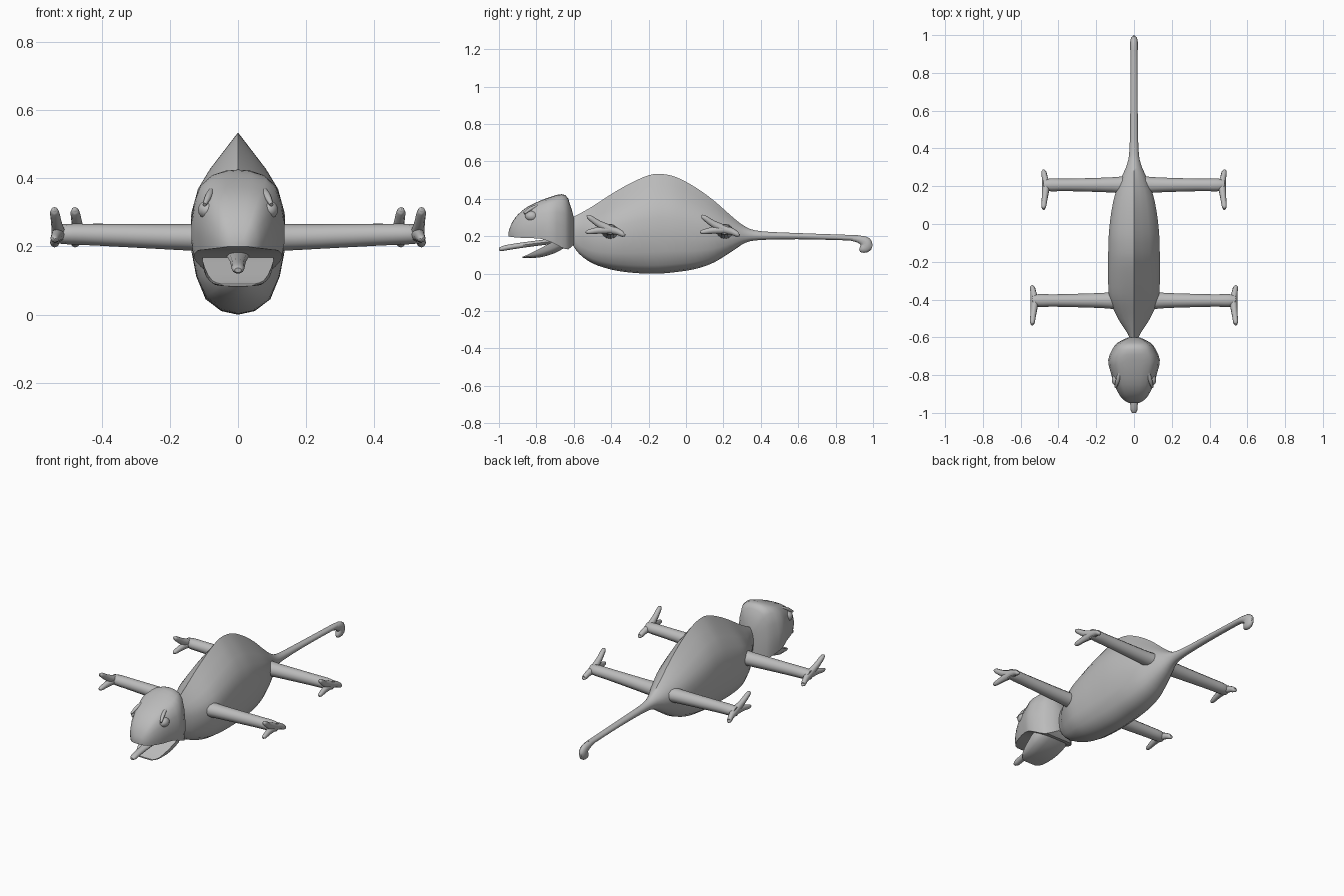
import bpy, bmesh, math
from mathutils import Vector

if "Cube" in bpy.data.objects:
    bpy.data.objects.remove(bpy.data.objects["Cube"])

skin = bpy.data.materials.new("grey skin")
skin.diffuse_color = (0.5, 0.5, 0.5, 1)
skin.use_nodes = True
skin.node_tree.nodes["Principled BSDF"].inputs["Base Color"].default_value = skin.diffuse_color


def finish(name, bm, angle=40):
    bmesh.ops.recalc_face_normals(bm, faces=bm.faces)
    me = bpy.data.meshes.new(name)
    bm.to_mesh(me)
    bm.free()
    me.materials.append(skin)
    ob = bpy.data.objects.new(name, me)
    bpy.context.collection.objects.link(ob)
    bpy.ops.object.select_all(action='DESELECT')
    ob.select_set(True)
    bpy.context.view_layer.objects.active = ob
    bpy.ops.object.shade_smooth_by_angle(angle=math.radians(angle))
    return ob


def resample(rows, n):
    """Catmull-Rom interpolation of rows of numbers."""
    out = []
    for i in range(len(rows) - 1):
        a, b, c, d = (rows[max(0, min(len(rows) - 1, i + k))] for k in (-1, 0, 1, 2))
        for j in range(n):
            t = j / n
            out.append([q + 0.5 * t * (r - p + t * (2 * p - 5 * q + 4 * r - s + t * (3 * (q - r) + s - p)))
                        for p, q, r, s in zip(a, b, c, d)])
    return out + [list(rows[-1])]


def skin_rings(name, rings, angle=40):
    bm = bmesh.new()
    vs = [[bm.verts.new(p) for p in r] for r in rings]
    for a, b in zip(vs, vs[1:]):
        for i in range(len(a)):
            j = (i + 1) % len(a)
            bm.faces.new((a[i], a[j], b[j], b[i]))
    bm.faces.new(vs[0])
    bm.faces.new(vs[-1])
    return finish(name, bm, angle)


def profile_loft(name, stations, half, n=3, angle=40):
    """Stations: y, top z, bottom z, half width, [shape blend to round]."""
    rings = []
    m = len(half) - 1
    for row in resample(stations, n):
        y, zt, zb, w = row[:4]
        k = row[4] if len(row) > 4 else 1
        pts = []
        for i, (fx, fz) in enumerate(half):
            a = math.pi * i / m
            x = k * fx + (1 - k) * math.sin(a)
            z = k * fz + (1 - k) * (1 + math.cos(a)) / 2
            pts.append((x * w, y, zb + z * (zt - zb)))
        rings.append(pts + [(-x, y, z) for x, y, z in pts[-2:0:-1]])
    return skin_rings(name, rings, angle)


def tube(name, rows, hint, sides=10, n=3):
    """Rows: x, y, z, radius along hint, other radius."""
    rows = resample(rows, n)
    rings = []
    for i, r in enumerate(rows):
        d = (Vector(rows[min(i + 1, len(rows) - 1)][:3]) - Vector(rows[max(i - 1, 0)][:3])).normalized()
        h = Vector(hint)
        u = (h - d * h.dot(d)).normalized()
        v = d.cross(u)
        rings.append([Vector(r[:3]) + u * (r[3] * math.cos(t)) + v * (r[4] * math.sin(t))
                      for t in (2 * math.pi * k / sides for k in range(sides))])
    return skin_rings(name, rings, 50)


# Humped body running into the tail
body_half = [(0, 1), (.3, .9), (.6, .8), (.86, .69), (1, .56), (1, .38),
             (.89, .22), (.69, .085), (.36, .02), (0, 0)]
profile_loft("body_and_tail", [
    (-.61, .30, .16, .02, .6), (-.57, .32, .105, .04, .8), (-.50, .36, .055, .085, 1),
    (-.40, .425, .022, .128, 1), (-.30, .482, .006, .137, 1), (-.20, .526, 0, .137, 1),
    (-.13, .533, .001, .136, 1), (-.05, .515, .009, .133, 1), (.05, .462, .025, .122, 1),
    (.15, .39, .06, .102, .9), (.25, .302, .122, .065, .6), (.32, .25, .166, .036, .3),
    (.40, .227, .18, .024, 0), (.60, .217, .184, .02, 0), (.88, .207, .177, .018, 0),
    (.92, .206, .168, .018, 0)], body_half)

# Hooked tail tip
tube("tail_tip", [(0, .88, .191, .017, .015), (0, .925, .184, .02, .021), (0, .96, .168, .02, .032),
                  (0, .962, .145, .02, .034), (0, .942, .13, .017, .022), (0, .928, .124, .006, .008)],
     (1, 0, 0))

# Helmet-shaped head with a flat palate
profile_loft("head", [
    (-.948, .225, .20, .025), (-.932, .27, .196, .055), (-.90, .315, .193, .08),
    (-.85, .356, .19, .104), (-.78, .39, .187, .125), (-.72, .412, .168, .137),
    (-.665, .425, .14, .115), (-.63, .402, .13, .09), (-.60, .30, .155, .03)],
    [(0, 1), (.3, .99), (.6, .95), (.8, .86), (.94, .65), (1, .42), (1, .2), (.95, 0), (.5, 0), (0, 0)], 2)

# Open lower jaw
profile_loft("lower_jaw", [
    (-.875, .09, .083, .05), (-.85, .10, .083, .076), (-.78, .135, .087, .097),
    (-.70, .175, .11, .105), (-.64, .19, .145, .08)],
    [(0, 1), (.5, 1), (1, 1), (.96, .5), (.8, .15), (.4, 0), (0, 0)], 2)

# Tongue
tube("tongue", [(0, -.70, .175, .035, .015), (0, -.85, .156, .024, .015), (0, -.95, .141, .02, .015),
                (0, -.985, .133, .018, .013), (0, -1, .13, .01, .007)], (1, 0, 0))

for s, side in ((1, "left"), (-1, "right")):
    # Bulging eye and brow fold
    bm = bmesh.new()
    bmesh.ops.create_uvsphere(bm, u_segments=14, v_segments=10, radius=1)
    for v in bm.verts:
        v.co = (s * .088 + v.co.x * .03, -.825 + v.co.y * .035, .307 + v.co.z * .028)
    finish(side + "_eye", bm, 60)
    tube(side + "_brow", [(s * .098, -.865, .322, .006, .006), (s * .085, -.825, .35, .011, .01),
                          (s * .072, -.77, .372, .006, .006)], (1, 0, 0), 8)

    # Legs: hip x, foot x, y
    for part, x0, x1, y in (("front", .08, .53, -.405), ("back", .03, .47, .207)):
        tube(f"{part}_{side}_leg", [
            (s * x0, y, .226, .05, .042), (s * (x0 + .09), y, .227, .04, .038),
            (s * (x1 - .12), y, .234, .033, .032), (s * (x1 - .03), y, .236, .034, .03),
            (s * (x1 + .008), y, .236, .026, .026)], (0, 1, 0), 12)
        # Two forward toes and one rear toe
        for toe, dy, z, r in (("upper", -.125, .305, .013), ("lower", -.13, .226, .012), ("rear", .078, .212, .013)):
            tube(f"{part}_{side}_{toe}_toe", [
                (s * (x1 - .005), y, .236, .022, .024),
                (s * (x1 + .002), y + dy * .5, .236 + (z - .236) * .45, .016, .018),
                (s * (x1 + .008), y + dy * .9, z - .003, r, r),
                (s * (x1 + .008), y + dy, z, .005, .005)], (1, 0, 0), 8)
